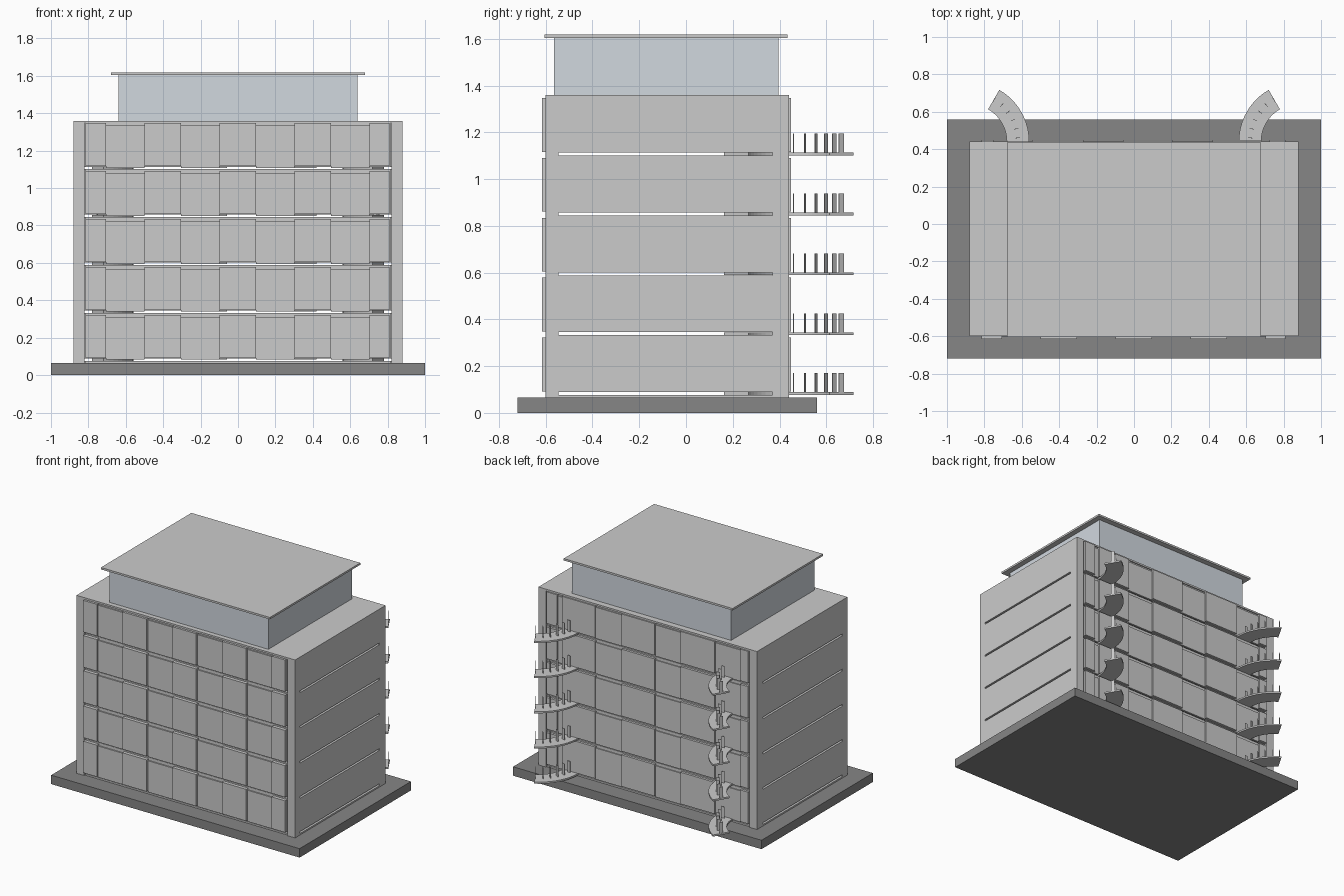
import bpy, bmesh, math

if "Cube" in bpy.data.objects:
    bpy.data.objects.remove(bpy.data.objects["Cube"])


def material(name, rgb):
    m = bpy.data.materials.new(name)
    m.diffuse_color = (*rgb, 1)
    m.use_nodes = True
    m.node_tree.nodes["Principled BSDF"].inputs["Base Color"].default_value = m.diffuse_color
    return m


def finish(name, bm, mat=None):
    bmesh.ops.recalc_face_normals(bm, faces=bm.faces)
    me = bpy.data.meshes.new(name)
    bm.to_mesh(me)
    bm.free()
    ob = bpy.data.objects.new(name, me)
    bpy.context.collection.objects.link(ob)
    if mat:
        me.materials.append(mat)
    return ob


def add_box(bm, x0, x1, y0, y1, z0, z1):
    v = [bm.verts.new((x, y, z)) for x in (x0, x1) for y in (y0, y1) for z in (z0, z1)]
    for f in ((0, 1, 3, 2), (4, 5, 7, 6), (0, 1, 5, 4), (2, 3, 7, 6), (0, 2, 6, 4), (1, 3, 7, 5)):
        bm.faces.new([v[i] for i in f])


def boxes(name, dims, mat=None):
    bm = bmesh.new()
    for d in dims:
        add_box(bm, *d)
    return finish(name, bm, mat)


dark = material("dark_grey", (0.24, 0.24, 0.24))
glass = material("pale_glass", (0.64, 0.69, 0.74))

PITCH, GAP = 0.2562, 0.013
slits = [0.076 + PITCH * i for i in range(5)]      # bottom of each floor slit
TOP, BASE = 1.36, 0.065

# Ground slab
boxes("base_slab", [(-1, 1, -0.72, 0.56, 0, BASE)], dark)

# Floor blocks separated by see-through slits; sides flush, front and back set in
levels = [BASE] + [z + GAP for z in slits]
tops = slits + [TOP]
blocks = []
for z0, z1 in zip(levels, tops):
    blocks.append((-0.815, 0.815, -0.592, 0.432, z0, z1))
    for s in (-1, 1):
        x0, x1 = sorted((s * 0.815, s * 0.88))
        blocks.append((x0, x1, -0.545, 0.37, z0, z1))
boxes("floor_blocks", blocks)

# Corner pillars
boxes("corner_pillars", [(min(s * .82, s * .88), max(s * .82, s * .88), y0, y1, BASE, TOP)
                         for s in (-1, 1) for y0, y1 in ((-0.6, -0.545), (0.37, 0.44))])

# Roof slab lip
boxes("roof_slab", [(-0.88, 0.88, -0.6, 0.44, 1.347, TOP)])

# Facade panels, alternately proud and flush
front_x = [-0.815, -0.705, -0.5, -0.305, -0.098, 0.095, 0.302, 0.497, 0.703, 0.81]
back_x = [-0.815, -0.75, -0.545, -0.27, -0.06, 0.205, 0.42, 0.685, 0.725, 0.81]


def panels(name, xs, y_in, y_flush, y_proud):
    dims = []
    for z in slits:
        for i, (x0, x1) in enumerate(zip(xs, xs[1:])):
            proud = i % 2 == 0
            ys = sorted((y_in, y_proud if proud else y_flush))
            z0 = z + (0.016 if proud else 0.007)
            z1 = z + PITCH - (0.010 if proud else 0.022)
            dims.append((x0, x1, ys[0], ys[1], z0, z1))
    return boxes(name, dims)


panels("front_panels", front_x, -0.585, -0.601, -0.616)
panels("back_panels", back_x, 0.425, 0.439, 0.449)


# Curved balconies: ring sectors about the back corners, passing through the slits
def balcony(bm, side, z, n=20):
    cx, cy, z0, z1 = 0.88, 0.44, z + 0.0005, z + GAP - 0.0005
    rings = []
    for i in range(n + 1):
        a = math.radians(-60 + 120 * i / n)
        rings.append([bm.verts.new((side * (cx - r * math.cos(a)), cy + r * math.sin(a), h))
                      for r, h in ((0.2, z0), (0.32, z0), (0.32, z1), (0.2, z1))])
    for p, q in zip(rings, rings[1:]):
        for k in range(4):
            bm.faces.new((p[k], p[(k + 1) % 4], q[(k + 1) % 4], q[k]))
    bm.faces.new(rings[0])
    bm.faces.new(rings[-1])


# Thin radial balusters standing on the outdoor half of each balcony
def balusters(bm, side, z):
    for deg in (5, 16, 27, 38, 49, 60):
        a = math.radians(deg - 0.5)
        c, s, t = math.cos(a), math.sin(a), 0.0015
        pts = [(r * -c + d * s, r * s + d * c) for r, d in
               ((0.248, -t), (0.272, -t), (0.272, t), (0.248, t))]
        lo, hi = [[bm.verts.new((side * (0.88 + x), 0.44 + y, h)) for x, y in pts]
                  for h in (z + 0.01, z + 0.094)]
        bm.faces.new(lo)
        bm.faces.new(hi)
        for k in range(4):
            bm.faces.new((lo[k], lo[(k + 1) % 4], hi[(k + 1) % 4], hi[k]))


for label, side in (("left", -1), ("right", 1)):
    deck, posts = bmesh.new(), bmesh.new()
    for z in slits:
        balcony(deck, side, z)
        balusters(posts, side, z)
    finish(label + "_balconies", deck)
    finish(label + "_balusters", posts)

# Glazed penthouse with a top band and an overhanging roof
boxes("penthouse_glazing", [(-0.64, 0.64, -0.565, 0.395, TOP, 1.575)], glass)
boxes("penthouse_band", [(-0.64, 0.64, -0.565, 0.395, 1.575, 1.605)], glass)
boxes("penthouse_roof", [(-0.68, 0.68, -0.605, 0.435, 1.604, 1.618)])
